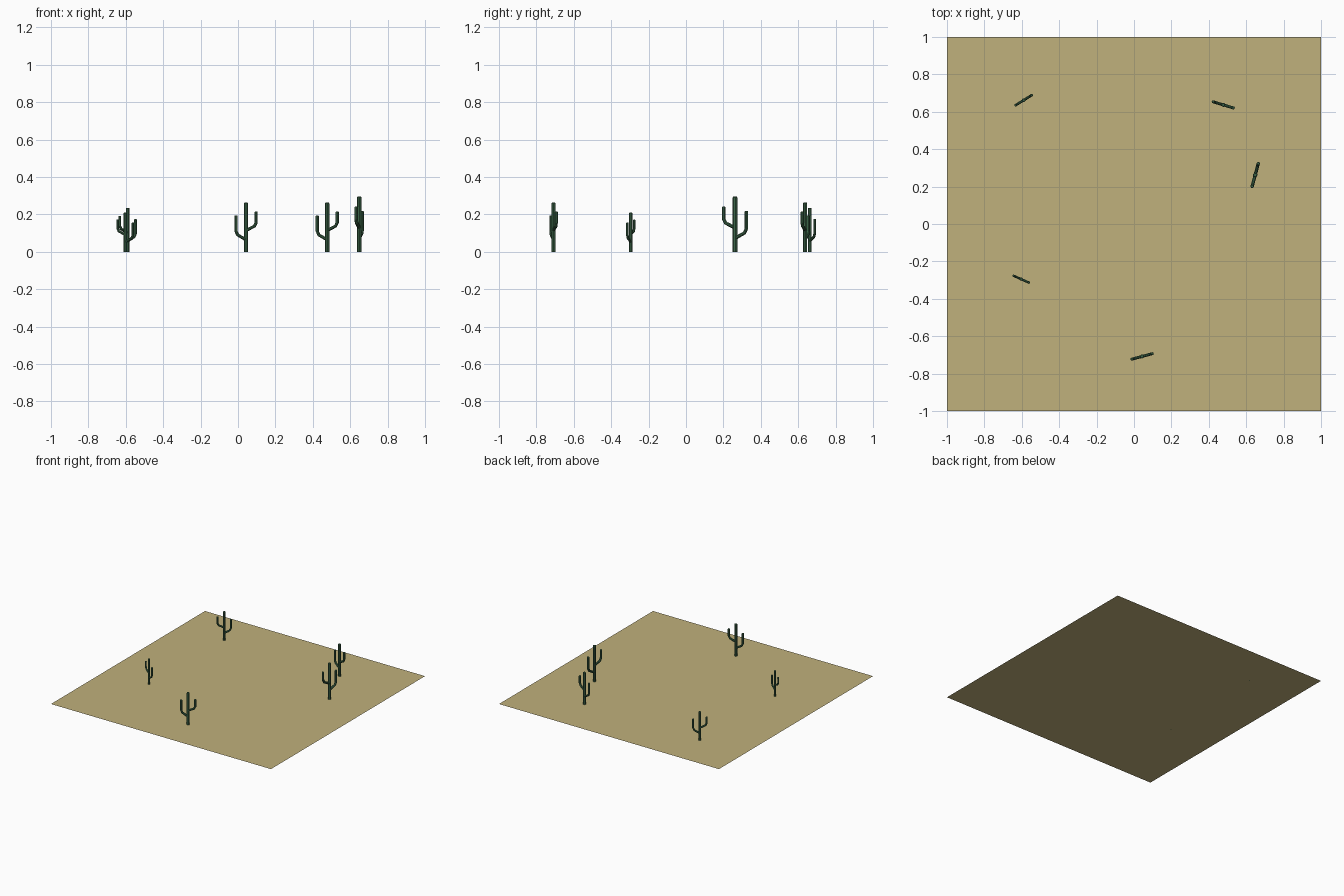
import bpy, bmesh, math
from mathutils import Vector, Matrix

if "Cube" in bpy.data.objects:
    bpy.data.objects.remove(bpy.data.objects["Cube"])


def material(name, color):
    m = bpy.data.materials.new(name)
    m.diffuse_color = (*color, 1)
    m.use_nodes = True
    m.node_tree.nodes["Principled BSDF"].inputs["Base Color"].default_value = m.diffuse_color
    return m


SAND = material("sand", (0.53, 0.44, 0.20))
GREEN = material("cactus_green", (0.045, 0.13, 0.065))
SIDES = 8


def tube(bm, path, radii):
    """Sweep a round section along a path lying in the local xz plane."""
    pts = [Vector((x, 0, z)) for x, z in path]
    rings = []
    for i, (p, r) in enumerate(zip(pts, radii)):
        d = pts[min(i + 1, len(pts) - 1)] - pts[max(i - 1, 0)]
        d.normalize()
        side = Vector((0, 1, 0))
        out = side.cross(d)
        rings.append([bm.verts.new(p + r * (out * math.cos(a) + side * math.sin(a)))
                      for a in [2 * math.pi * (k + 0.5) / SIDES for k in range(SIDES)]])
    for a, b in zip(rings, rings[1:]):
        for k in range(SIDES):
            n = (k + 1) % SIDES
            bm.faces.new((a[k], a[n], b[n], b[k]))
    bm.faces.new(rings[-1])
    bm.faces.new(rings[0][::-1])


def arm(bm, sign, reach, base, bend, top):
    """Side arm: slopes outward, curves upward, then rises straight."""
    path = [(0, base), (0.55 * reach, base + 0.45 * (bend - base)),
            (0.83 * reach, base + 0.68 * (bend - base)), (reach, bend + 0.008),
            (reach, top - 0.004), (reach, top)]
    tube(bm, [(sign * x, z) for x, z in path], [0.0085] * 5 + [0.006])


def cactus(name, x, y, height, angle):
    bm = bmesh.new()
    tube(bm, [(0, 0), (0, 0.259), (0, 0.263)], [0.0112, 0.0112, 0.008])
    arm(bm, 1, 0.056, 0.114, 0.148, 0.215)    # high arm
    arm(bm, -1, 0.056, 0.064, 0.102, 0.195)   # low arm
    bmesh.ops.recalc_face_normals(bm, faces=bm.faces)
    mesh = bpy.data.meshes.new(name)
    bm.to_mesh(mesh)
    bm.free()
    mesh.materials.append(GREEN)
    ob = bpy.data.objects.new(name, mesh)
    s = height / 0.263
    ob.matrix_world = (Matrix.Translation((x, y, 0))
                       @ Matrix.Rotation(math.radians(angle), 4, 'Z')
                       @ Matrix.Scale(s, 4))
    bpy.context.collection.objects.link(ob)


# Flat desert floor
bpy.ops.mesh.primitive_plane_add(size=2)
floor = bpy.context.object
floor.name = "desert_floor"
floor.data.materials.append(SAND)

# Five cacti of the same shape, turned and scaled
for i, spec in enumerate([(-0.59, 0.662, 0.235, 212), (0.477, 0.637, 0.263, -17),
                          (0.648, 0.262, 0.295, 255), (-0.603, -0.295, 0.21, 156),
                          (0.043, -0.708, 0.263, 15)]):
    cactus(f"cactus_{i + 1}", *spec)
